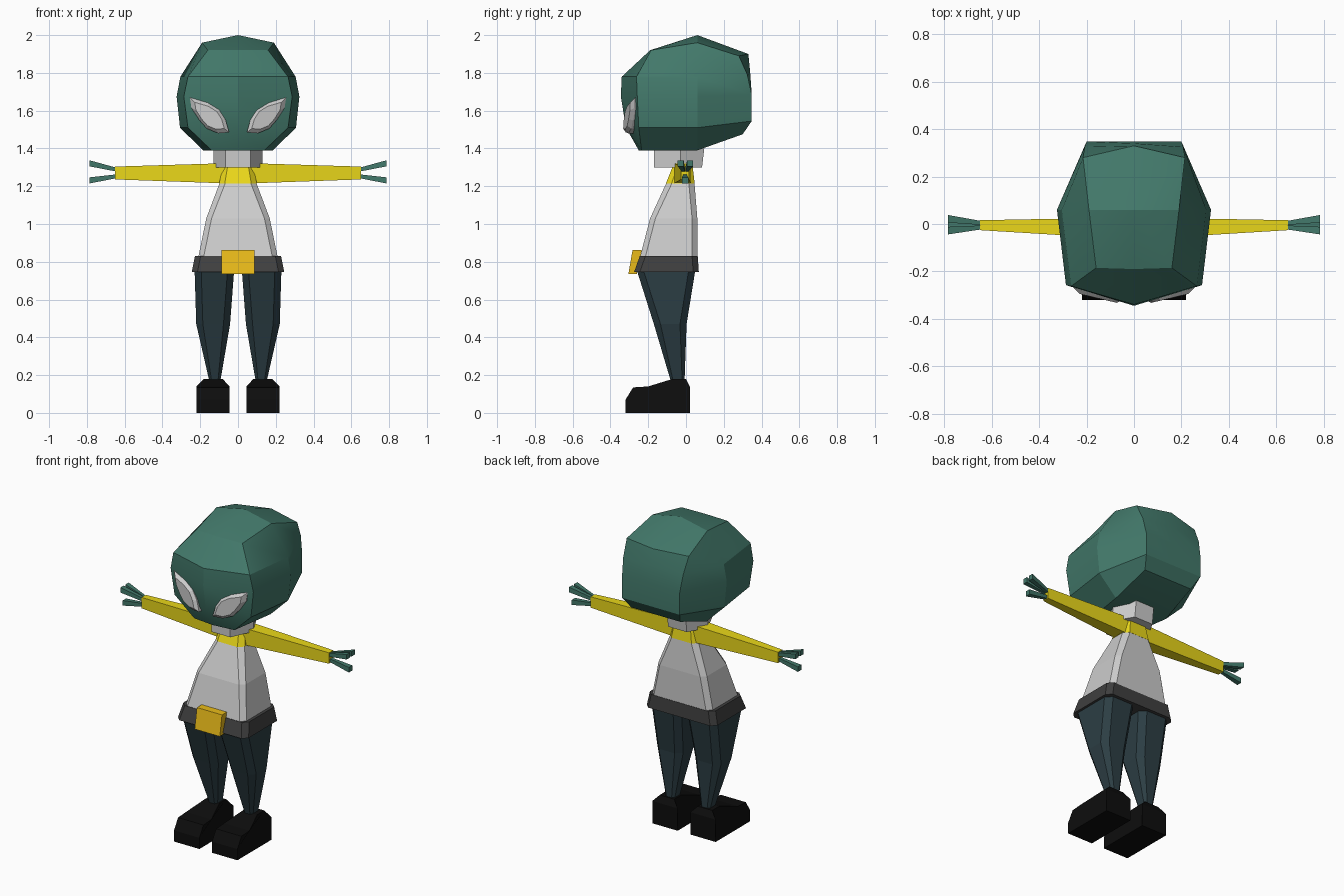
import bpy, bmesh
from mathutils import Vector

if "Cube" in bpy.data.objects:
    bpy.data.objects.remove(bpy.data.objects["Cube"])


def paint(ob, color):
    if color:
        m = bpy.data.materials.new(ob.name + "_colour")
        m.diffuse_color = (*color, 1)
        m.use_nodes = True
        m.node_tree.nodes["Principled BSDF"].inputs["Base Color"].default_value = m.diffuse_color
        ob.data.materials.append(m)


def loft(name, rings, color=None, mirror=False, tips=None):
    """Skin a list of equal-length point rings; tips give fan centres for the end caps."""
    bm = bmesh.new()
    rows = [[bm.verts.new(p) for p in r] for r in rings]
    n = len(rows[0])
    for a, b in zip(rows, rows[1:]):
        for i in range(n):
            j = (i + 1) % n
            bm.faces.new((a[i], a[j], b[j], b[i]))
    for k, row in enumerate((rows[0], rows[-1])):
        if tips:
            c = bm.verts.new(tips[k])
            for i in range(n):
                bm.faces.new((row[i], row[(i + 1) % n], c))
        else:
            bm.faces.new(row)
    bmesh.ops.recalc_face_normals(bm, faces=bm.faces)
    me = bpy.data.meshes.new(name)
    bm.to_mesh(me)
    bm.free()
    ob = bpy.data.objects.new(name, me)
    bpy.context.collection.objects.link(ob)
    paint(ob, color)
    if mirror:
        ob.modifiers.new("mirror", 'MIRROR').use_mirror_merge = False
    return ob


def section(z, x0, x1, y0, y1, c):
    """Horizontal rectangle with chamfered corners."""
    return [(x0 + c, y0, z), (x1 - c, y0, z), (x1, y0 + c, z), (x1, y1 - c, z),
            (x1 - c, y1, z), (x0 + c, y1, z), (x0, y1 - c, z), (x0, y0 + c, z)]


def slab(x, y0, y1, z0, z1):
    """Upright rectangle across the arm direction."""
    return [(x, y0, z0), (x, y1, z0), (x, y1, z1), (x, y0, z1)]


GREEN, YELLOW = (0.055, 0.19, 0.145), (0.82, 0.68, 0.01)

# Head: half rings from front centre round to back centre, top to bottom
half = [
    [(0, -.19, 1.92), (.16, -.185, 1.92), (.19, .06, 1.96), (.215, .28, 1.89), (0, .33, 1.90)],
    [(0, -.34, 1.78), (.265, -.262, 1.78), (.305, .06, 1.78), (.208, .325, 1.79), (0, .34, 1.80)],
    [(0, -.345, 1.675), (.287, -.258, 1.675), (.325, .06, 1.675), (.2, .348, 1.685), (0, .348, 1.685)],
    [(0, -.318, 1.51), (.265, -.25, 1.51), (.307, .06, 1.51), (.2, .348, 1.545), (0, .348, 1.545)],
    [(0, -.25, 1.39), (.14, -.235, 1.39), (.185, .06, 1.39), (.17, .30, 1.475), (0, .30, 1.475)],
]
rings = [r + [(-x, y, z) for x, y, z in r[3:0:-1]] for r in half]
head = loft("head", rings, GREEN, tips=[(0, .06, 2.0), (0, .06, 1.39)])
bpy.context.view_layer.objects.active = head
head.select_set(True)
bpy.ops.object.shade_smooth_by_angle(angle=0.4)
head.select_set(False)

# Eyes: slanted almond plates with a bevelled front
almond = [(.255, 1.67), (.247, 1.615), (.205, 1.55), (.165, 1.505), (.105, 1.48),
          (.047, 1.485), (.065, 1.55), (.10, 1.605), (.16, 1.642)]
mid = sum((Vector(p) for p in almond), Vector((0, 0))) / len(almond)


def eye_ring(scale, push):
    pts = [mid + (Vector(p) - mid) * scale for p in almond]
    return [(p.x, -.35 + .24 * p.x + push, p.y) for p in pts]


loft("eye", [eye_ring(1, .06), eye_ring(1, .02), eye_ring(.75, 0)], mirror=True)

# Neck: six-sided collar block
hexagon = [(-.065, -.17), (.065, -.17), (.13, -.03), (.065, .085), (-.065, .085), (-.13, -.03)]
loft("neck", [[(x, y, 1.30) for x, y in hexagon],
              [(x, y * 1.18 if y > 0 else y, 1.43) for x, y in hexagon]])

# Torso, shoulder yoke and belt
loft("torso", [section(.80, -.215, .215, -.25, .06, .028),
               section(1.03, -.168, .168, -.19, .06, .028),
               section(1.215, -.098, .098, -.105, .045, .03)])
loft("shoulder_yoke", [section(1.215, -.10, .10, -.106, .046, .03),
                       section(1.305, -.08, .08, -.07, .035, .025)], YELLOW)
loft("belt", [section(.745, -.245, .245, -.275, .068, .03),
              section(.83, -.228, .228, -.245, .062, .03)], (.05, .05, .05))

# Buckle: tilted plate following the belt
loft("buckle", [[(-.087, a, z), (.087, a, z), (.087, b, z), (-.087, b, z)]
                for z, a, b in ((.735, -.305, -.26), (.862, -.283, -.235))], (.82, .5, .01))

# Arms and three-fingered hands
loft("arm", [slab(.06, -.062, .027, 1.215, 1.322), slab(.65, -.026, .016, 1.236, 1.304)],
     YELLOW, mirror=True)
fingers = {
    "upper_front_finger": ((-.022, -.006, 1.277, 1.297), (-.044, -.012, 1.305, 1.337)),
    "upper_back_finger": ((-.004, .012, 1.277, 1.297), (.006, .038, 1.305, 1.337)),
    "lower_finger": ((-.014, .004, 1.243, 1.263), (-.022, .012, 1.215, 1.247)),
}
for name, (base, tip) in fingers.items():
    loft(name, [slab(.64, *base), slab(.785, *tip)], GREEN, mirror=True)

# Trouser legs
loft("leg", [section(.16, .095, .15, -.078, -.008, .012),
             section(.47, .042, .221, -.17, .003, .035),
             section(.76, .02, .23, -.262, .05, .035)], (.025, .048, .058), mirror=True)

# Shoes: side profile with half width (y, z, w)
profile = [(-.32, 0, .088), (-.32, .07, .088), (-.28, .135, .088), (-.20, .14, .088),
           (-.07, .18, .05), (0, .18, .05), (.02, .14, .088), (.02, 0, .088)]
loft("shoe", [[(.132 + s * w, y, z) for y, z, w in profile] for s in (-1, 1)],
     (.004, .004, .004), mirror=True)
